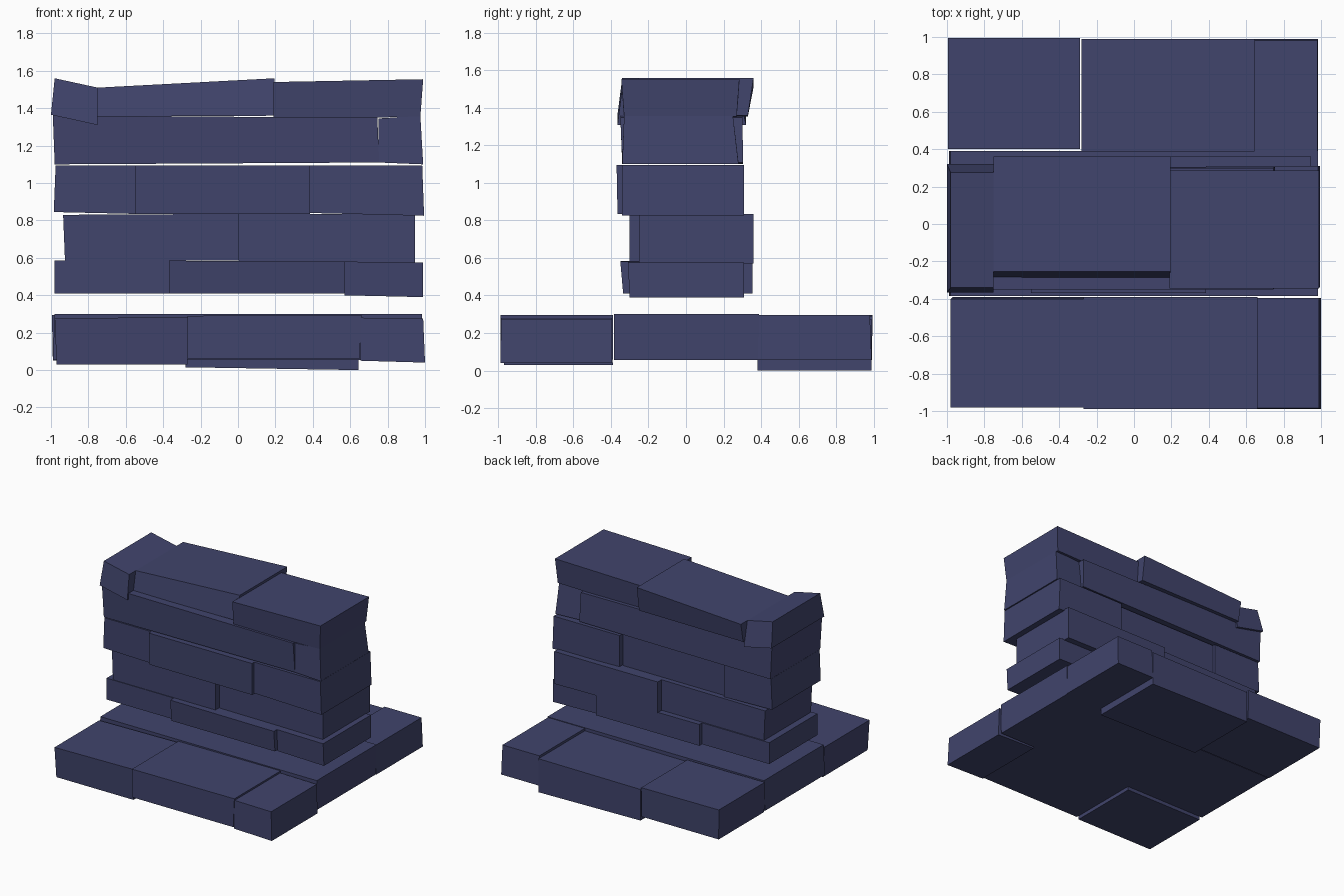
import bpy

stone = bpy.data.materials.new("blue_stone")
stone.diffuse_color = (0.052, 0.058, 0.15, 1)


def pair(v):
    return v if isinstance(v, tuple) else (v, v)


def brick(name, x0, x1, y0, y1, z0, z1):
    """Skewed block: x and y limits may be (bottom, top), z limits (left, right)."""
    xs, ys, zs = [[pair(a), pair(b)] for a, b in ((x0, x1), (y0, y1), (z0, z1))]
    verts = [(xs[i][k], ys[j][k], zs[k][i])
             for k in (0, 1) for j in (0, 1) for i in (0, 1)]
    faces = [(0, 2, 3, 1), (4, 5, 7, 6), (0, 1, 5, 4),
             (2, 6, 7, 3), (0, 4, 6, 2), (1, 3, 7, 5)]
    mesh = bpy.data.meshes.new(name)
    mesh.from_pydata(verts, [], faces)
    mesh.materials.append(stone)
    ob = bpy.data.objects.new(name, mesh)
    bpy.context.collection.objects.link(ob)
    return ob


# Paving base: three rows of slabs
brick("base_front_left", (-.97, -.98), -.27, (-.97, -.98), (-.39, -.40), .03, (.275, .285))
brick("base_front_middle", -.27, (.65, .66), -.99, -.39, .06, (.29, .295))
brick("base_front_right", .655, (1, .99), (-.99, -.985), -.395, (.05, .04), (.28, .275))
brick("base_centre", (-.99, -.98), (.98, .985), -.385, .39, .055, .3)
brick("base_back_left", (-.99, -.995), -.29, .40, (.99, .995), .05, (.295, .29))
brick("base_back_middle", -.28, .645, .38, .99, (.015, 0), (.27, .275))
brick("base_back_right", .645, (.985, .98), .385, (.99, .98), .055, .295)

# First course, floating above the base
brick("course_1_left", -.98, -.37, -.305, .32, .41, .585)
brick("course_1_middle", -.37, .57, (-.335, -.35), .355, .41, (.585, .58))
brick("course_1_right", .57, .99, (-.30, -.31), .31, (.40, .39), (.58, .575))

# Second course
brick("course_2_left", (-.925, -.935), .005, -.30, .31, .585, (.83, .835))
brick("course_2_right", .005, .945, -.25, .36, (.58, .57), .835)

# Third course
brick("course_3_left", (-.985, -.975), -.55, -.34, .29, (.845, .835), 1.095)
brick("course_3_middle", -.55, .385, (-.365, -.37), .27, .835, 1.095)
brick("course_3_right", .385, (.995, .985), -.34, .31, (.84, .825), 1.095)

# Fourth course: one long stone and a short end stone
brick("course_4_long", (-.98, -.99), (.755, .745), (-.34, -.35), (.305, .30), (1.1, 1.11), (1.36, 1.35))
brick("course_4_end", .75, (.99, .975), (-.34, -.33), (.28, .25), (1.11, 1.1), (1.345, 1.36))

# Coping stones
brick("cap_left", (-1, -.98), -.75, (-.365, -.34), (.32, .275), (1.365, 1.31), (1.56, 1.51))
brick("cap_middle", -.75, .195, (-.285, -.255), (.33, .36), (1.355, 1.36), (1.51, 1.56))
brick("cap_right", .19, (.975, .99), (-.33, -.345), (.27, .285), (1.34, 1.355), (1.54, 1.555))
